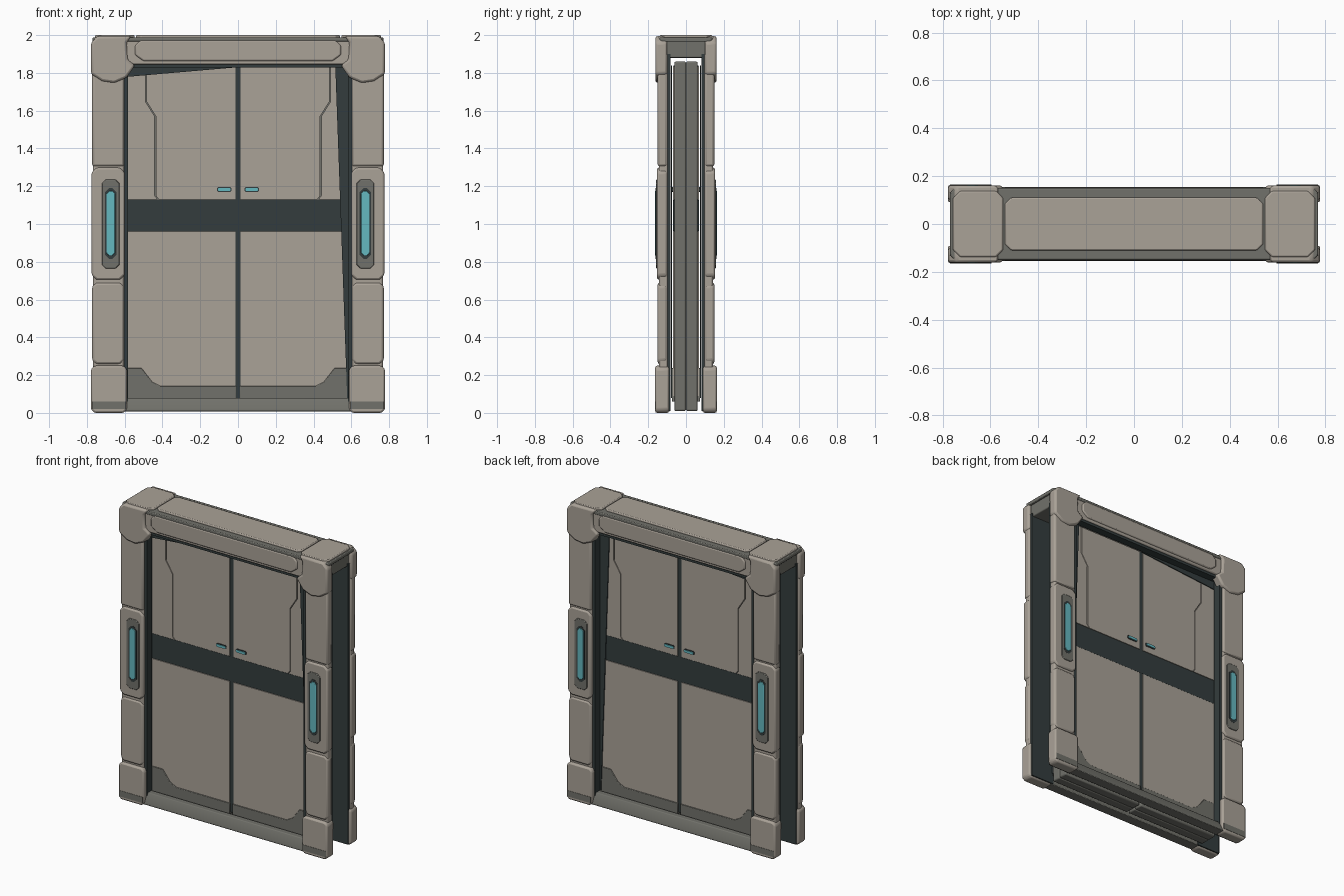
import bpy, bmesh
from mathutils import Vector

cube = bpy.data.objects.get("Cube")
if cube:
    bpy.data.objects.remove(cube)


def material(name, r, g, b):
    m = bpy.data.materials.new(name)
    m.use_nodes = True
    m.diffuse_color = (r, g, b, 1)
    m.node_tree.nodes["Principled BSDF"].inputs["Base Color"].default_value = (r, g, b, 1)
    return m


taupe = material("warm_taupe", 0.40, 0.36, 0.31)
gray = material("olive_gray", 0.165, 0.165, 0.145)
dark = material("dark_slate", 0.034, 0.046, 0.047)
cyan = material("light_cyan", 0.13, 0.48, 0.53)

# how an outline (u, v) and depth w map to x, y, z
PLANES = {
    "front": lambda u, v, w: (u, -w, v),
    "plan": lambda u, v, w: (u, v, w),
    "side": lambda u, v, w: (w, -u, v),
}


def prism(name, pts, lo, hi, mat, mirror="xy", bevel=0.0, plane="front"):
    """Extrude an outline from depth lo to hi, then mirror it."""
    to3d = PLANES[plane]
    bm = bmesh.new()
    a = [bm.verts.new(Vector(to3d(u, v, lo))) for u, v in pts]
    b = [bm.verts.new(Vector(to3d(u, v, hi))) for u, v in pts]
    bm.faces.new(a)
    bm.faces.new(b)
    for i in range(len(pts)):
        j = (i + 1) % len(pts)
        bm.faces.new((a[i], a[j], b[j], b[i]))
    bmesh.ops.recalc_face_normals(bm, faces=bm.faces)
    mesh = bpy.data.meshes.new(name)
    bm.to_mesh(mesh)
    bm.free()
    mesh.materials.append(mat)
    ob = bpy.data.objects.new(name, mesh)
    bpy.context.collection.objects.link(ob)
    if bevel:
        mod = ob.modifiers.new("soft_edges", "BEVEL")
        mod.width = bevel
        mod.segments = 2
        mod.limit_method = "ANGLE"
    if mirror:
        mod = ob.modifiers.new("mirror", "MIRROR")
        mod.use_axis = ("x" in mirror, "y" in mirror, False)
        mod.use_mirror_merge = False
    bpy.ops.object.select_all(action="DESELECT")
    ob.select_set(True)
    bpy.context.view_layer.objects.active = ob
    bpy.ops.object.shade_smooth_by_angle()
    return ob


def rect(x0, x1, z0, z1, c=0.0):
    """Rectangle outline, with corners cut by c."""
    if not c:
        return [(x0, z0), (x1, z0), (x1, z1), (x0, z1)]
    return [(x0 + c, z0), (x1 - c, z0), (x1, z0 + c), (x1, z1 - c),
            (x1 - c, z1), (x0 + c, z1), (x0, z1 - c), (x0, z0 + c)]


# sliding door core and centre seam
prism("door_core", rect(0.006, 0.61, 0.01, 1.86), 0, 0.062, gray, bevel=0.008)
prism("door_seam", rect(-0.012, 0.012, 0.08, 1.84), 0, 0.066, dark, "y")

# door skin, split by a stepped groove in the upper half
step = [(0.435, 1.15), (0.435, 1.57), (0.485, 1.65), (0.485, 1.835)]
prism("door_upper_panel", [(0.014, 1.835), (0.014, 1.13), (0.42, 1.13)] + step,
      0.05, 0.07, taupe)
prism("door_upper_edge", [(0.6, 1.835), (0.6, 1.13), (0.426, 1.13)]
      + [(x + 0.006, z) for x, z in step], 0.05, 0.07, taupe)
prism("door_lower_panel", rect(0.014, 0.6, 0.09, 0.96), 0.05, 0.07, taupe)
prism("door_band", rect(0.008, 0.6, 0.962, 1.128), 0.05, 0.068, dark)
prism("door_kick_plate", [(0.01, 0.06), (0.6, 0.06), (0.6, 0.237), (0.51, 0.237),
                          (0.455, 0.165), (0.41, 0.142), (0.01, 0.142)],
      0.05, 0.075, gray, bevel=0.003)
prism("door_handle_rim", rect(0.035, 0.112, 1.17, 1.195, 0.006), 0.06, 0.074, dark)
prism("door_handle_light", rect(0.04, 0.107, 1.175, 1.19, 0.004), 0.06, 0.078, cyan)

# dark wedge shims over the door edges
prism("door_shim_side", [(0.515, 1.84), (0.6, 1.84), (0.6, 0.08), (0.578, 0.08)],
      0.074, 0.08, dark, "y")
prism("door_shim_top", [(-0.6, 1.84), (0, 1.84), (0, 1.83), (-0.6, 1.778)],
      0.074, 0.08, dark, "y")

# frame lining and dark inner faces
prism("frame_lining", rect(0.583, 0.61, 0.03, 1.85), 0.085, 0.135, dark)
prism("frame_lining_top", rect(-0.6, 0.6, 1.828, 1.86), 0.085, 0.135, dark, "y")
prism("post_inner_face", rect(0.59, 0.762, 0.01, 1.9), 0.082, 0.098, dark)

# posts and their raised segments
prism("post_core", rect(0.603, 0.768, 0.02, 1.9), 0.095, 0.143, taupe, bevel=0.01)
prism("post_upper", rect(0.603, 0.772, 1.305, 1.88), 0.1, 0.15, taupe, bevel=0.012)
prism("post_middle", rect(0.6, 0.775, 0.705, 1.298, 0.025), 0.1, 0.154, taupe, bevel=0.01)
prism("post_lower", rect(0.603, 0.772, 0.258, 0.69, 0.02), 0.1, 0.15, taupe, bevel=0.012)
prism("post_foot", rect(0.588, 0.778, 0.0, 0.25, 0.018), 0.09, 0.163, taupe, bevel=0.01)
prism("foot_scuff_strip", rect(0.595, 0.77, 0.02, 0.06), 0.15, 0.165, gray)

# post lamps
prism("lamp_plate", rect(0.627, 0.721, 0.765, 1.235, 0.02), 0.14, 0.159, gray, bevel=0.004)
prism("lamp_slot", rect(0.643, 0.705, 0.815, 1.19, 0.022), 0.14, 0.1605, dark)
prism("lamp_light", rect(0.651, 0.697, 0.832, 1.175, 0.015), 0.14, 0.164, cyan, bevel=0.003)

# sloped sill
prism("sill", [(0.085, 0.008), (0.155, 0.008), (0.155, 0.022), (0.125, 0.08), (0.085, 0.08)],
      -0.6, 0.6, gray, "y", 0.004, "side")

# head beam with raised face
prism("head_beam", rect(-0.7, 0.7, 1.845, 1.985), 0.09, 0.145, taupe, "y", 0.008)
prism("head_beam_face", [(-0.5, 1.862), (0.5, 1.862), (0.545, 1.895), (0.545, 1.945),
                         (0.515, 1.973), (-0.515, 1.973), (-0.545, 1.945), (-0.545, 1.895)],
      0.12, 0.153, taupe, "y", 0.008)

# faceted corner guards
prism("corner_guard", [(0.778, 1.96), (0.745, 1.995), (0.565, 1.995), (0.59, 1.96),
                       (0.585, 1.87), (0.545, 1.84), (0.59, 1.775), (0.655, 1.747),
                       (0.72, 1.757), (0.778, 1.795)], 0.1, 0.162, taupe, bevel=0.012)

# top cap and its raised panels
prism("cap_core", rect(-0.755, 0.755, -0.105, 0.105), 1.88, 1.975, gray, "", 0.006, "plan")
prism("cap_rim", rect(-0.77, 0.77, -0.15, 0.15, 0.02), 1.965, 1.988, gray, "", 0.005, "plan")
prism("cap_corner_panel", rect(0.547, 0.757, -0.138, 0.138, 0.03), 1.97, 2.0, taupe, "x",
      0.006, "plan")
prism("cap_centre_panel", rect(-0.54, 0.54, -0.11, 0.11, 0.025), 1.97, 2.0, taupe, "",
      0.006, "plan")
